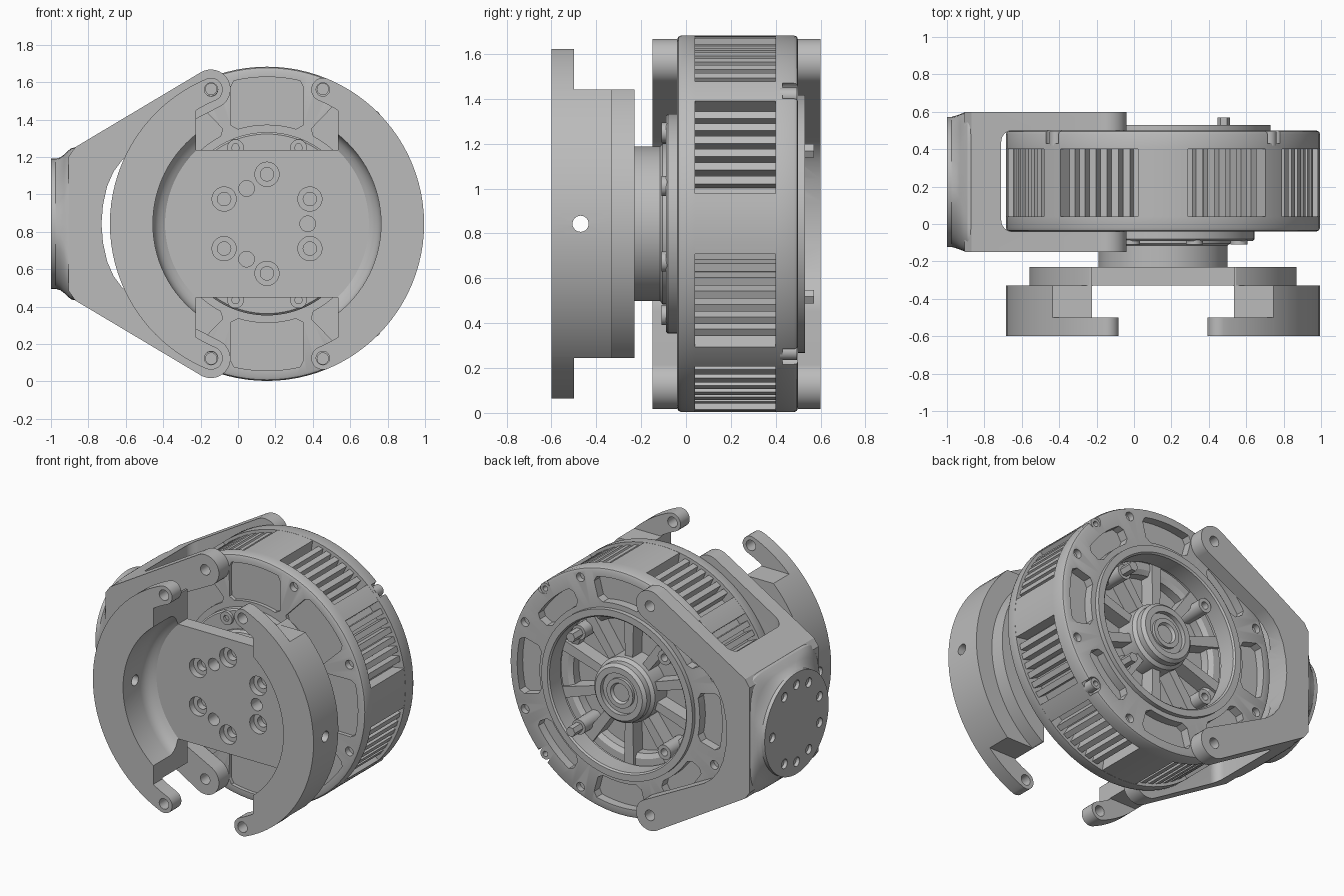
import bpy, bmesh
from math import sin, cos, radians, copysign
from mathutils import Vector

cube = bpy.data.objects.get("Cube")
if cube:
    bpy.data.objects.remove(cube)

CX, CZ = 0.155, 0.843          # motor axis
grey = bpy.data.materials.new("machined_grey")
grey.use_nodes = True
grey.diffuse_color = (0.5, 0.5, 0.5, 1)
grey.node_tree.nodes["Principled BSDF"].inputs["Base Color"].default_value = grey.diffuse_color


def add(name, bm):
    """Weld, fix normals and link a finished part."""
    bmesh.ops.remove_doubles(bm, verts=bm.verts, dist=1e-4)
    bmesh.ops.recalc_face_normals(bm, faces=bm.faces)
    me = bpy.data.meshes.new(name)
    bm.to_mesh(me)
    bm.free()
    me.materials.append(grey)
    ob = bpy.data.objects.new(name, me)
    bpy.context.collection.objects.link(ob)
    return ob


def polar(r, a):
    return (r * cos(radians(a)), r * sin(radians(a)))


def arc(r, a0, a1, n=12, c=(0, 0)):
    pts = [polar(r, a0 + (a1 - a0) * i / n) for i in range(n + 1)]
    return [(x + c[0], z + c[1]) for x, z in pts]


def circle(r, c=(0, 0), n=24):
    return arc(r, 0, 360, n, c)[:-1]


def pocket(r0, r1, mid, inner, outer):
    """Sector with clipped corners; half angles given at both radii."""
    d = .03
    return (arc(r1, mid - outer + 2, mid + outer - 2) + [polar(r1 - d, mid + outer), polar(r0 + d, mid + inner)]
            + arc(r0, mid + inner - 3, mid - inner + 3) + [polar(r0 + d, mid - inner), polar(r1 - d, mid - outer)])


def ring_of(r, dist, angles, n=20):
    return [circle(r, polar(dist, a), n) for a in angles]


def plate(name, outlines, d0, d1, axis='y'):
    """Extrude outlines (inner ones become holes) between two depths along an axis."""
    cu = bpy.data.curves.new(name, 'CURVE')
    cu.dimensions, cu.fill_mode = '2D', 'BOTH'
    cu.extrude = abs(d1 - d0) / 2
    for pts in outlines:
        sp = cu.splines.new('POLY')
        sp.points.add(len(pts) - 1)
        for p, (a, b) in zip(sp.points, pts):
            p.co = (a, b, 0, 1)
        sp.use_cyclic_u = True
    tmp = bpy.data.objects.new(name, cu)
    bpy.context.collection.objects.link(tmp)
    me = bpy.data.meshes.new_from_object(tmp.evaluated_get(bpy.context.evaluated_depsgraph_get()))
    bpy.data.objects.remove(tmp)
    bm = bmesh.new()
    bm.from_mesh(me)
    mid = (d0 + d1) / 2
    for v in bm.verts:
        a, b, c = v.co
        v.co = {'x': (c + mid, a, b + CZ), 'y': (a + CX, c + mid, b + CZ), 'z': (a + CX, b, c + mid)}[axis]
    return add(name, bm)


def skin(name, loops, closed):
    """Bridge equal-length loops of points."""
    bm = bmesh.new()
    rows = [[bm.verts.new(p) for p in lp] for lp in loops]
    n = len(rows[0])
    for i in range(len(rows) if closed else len(rows) - 1):
        a, b = rows[i], rows[(i + 1) % len(rows)]
        for j in range(n):
            k = (j + 1) % n
            if any((a[m].co - b[m].co).length > 1e-6 for m in (j, k)):
                bm.faces.new((a[j], a[k], b[k], b[j]))
    if not closed:
        bm.faces.new(rows[0])
        bm.faces.new(rows[-1])
    return add(name, bm)


def lathe(name, profile, n=96):
    """Turn a closed (radius, depth) profile about the motor axis."""
    loops = []
    for i in range(n):
        c, s = polar(1, 360 * i / n)
        loops.append([Vector((CX + r * c, y, CZ + r * s)) for r, y in profile])
    return skin(name, loops, True)


def cut(ob, *cutters):
    for c in cutters:
        c.hide_render = True
        m = ob.modifiers.new("cut", 'BOOLEAN')
        m.operation, m.solver, m.object = 'DIFFERENCE', 'EXACT', c
        me = bpy.data.meshes.new_from_object(ob.evaluated_get(bpy.context.evaluated_depsgraph_get()))
        ob.modifiers.clear()
        ob.data = me
        bpy.data.objects.remove(c)


def box(x0, x1, z0, z1):
    return [(x0, z0), (x1, z0), (x1, z1), (x0, z1)]


eighths = [22.5 + 45 * i for i in range(8)]
mids = [45 * i for i in range(8)]
diagonals = [45 + 90 * i for i in range(4)]

# Motor front cap with shallow pockets and screw holes
cap = lathe("motor_front_cap", [(0, -.04), (.82, -.04), (.834, -.034), (.84, -.02), (.84, .04), (0, .04)])
cut(cap, plate("cap_pockets", [pocket(.53, .785, a, 20, 15) for a in mids], -.06, -.015),
    plate("cap_holes", ring_of(.03, .78, eighths), -.06, 0))

# Finned middle: eight windows of cooling fins between solid ribs
outline = []
for q in range(4):
    for c, gap in ((25, 8.4), (65, 18.4)):
        start, pitch = 90 * q + c - 15.8, 31.6 / 7
        outline += [polar(.839, start), polar(.75, start)]
        for j in range(1, 7):
            a = start + j * pitch
            outline += [polar(.75, a - 1.5), polar(.82, a - 1.3), polar(.82, a + 1.3), polar(.75, a + 1.5)]
        outline += [polar(.75, start + 31.6)] + arc(.839, start + 31.6, start + 31.6 + gap, 6)[:-1]
plate("cooling_fins", [outline, circle(.56, n=64)], .04, .40)

# Back cover ring with pockets, screw holes and edge notches
cover = lathe("motor_back_cover", [(.52, .40), (.52, .52), (.53, .53), (.575, .53), (.575, .50),
                                   (.82, .50), (.834, .494), (.84, .48), (.84, .40)])
cut(cover, plate("cover_pockets", [pocket(.61, .78, a, 15, 15) for a in mids if a % 90 == 0]
                 + [pocket(.61, .73, a, 15, 15) for a in diagonals], .44, .56),
    plate("cover_holes", ring_of(.03, .78, eighths), .46, .56),
    plate("cover_notches", ring_of(.05, .825, diagonals), .43, .56))
plate("edge_screws", ring_of(.038, .805, diagonals) + ring_of(.018, .805, diagonals), .42, .495)

# Recessed back interior: floor, spokes, hub and bosses
lathe("back_floor", [(0, .04), (.57, .04), (.57, .30), (0, .30)])
plate("back_spokes", [[polar(.18, a - 9), polar(.53, a - 4), polar(.53, a + 4), polar(.18, a + 9)]
                      for a in range(18, 378, 36)], .29, .40)
lathe("back_ledge", [(.45, .29), (.45, .36), (.48, .38), (.53, .38), (.53, .29)])
lathe("back_hub", [(0, .29), (.22, .29), (.22, .43), (.20, .45), (.20, .49), (.18, .51), (.14, .51), (.14, .48),
                   (.10, .48), (.10, .50), (.07, .50), (.06, .48), (0, .48)], 48)
plate("back_bosses", ring_of(.05, .46, diagonals) + ring_of(.025, .46, diagonals), .29, .48)
plate("back_posts", ring_of(.034, .46, (45, 315), 6), .29, .57)

# Output flange, its screws and neck
lathe("output_flange", [(0, -.09), (.48, -.09), (.49, -.08), (.49, -.03), (0, -.03)])
plate("flange_screws", ring_of(.045, .44, eighths) + ring_of(.022, .44, eighths, 6), -.11, -.085)
lathe("output_neck", [(0, -.23), (.345, -.23), (.345, -.115), (.36, -.105), (.36, -.08), (0, -.08)])

# Output cup: turned blank, notched top and bottom, drilled
cup = lathe("output_cup", [(0, -.23), (.715, -.23), (.715, -.33), (.84, -.33), (.84, -.60), (.61, -.60)]
            + arc(.09, 0, 62, 4, (.52, -.42)) + [(.545, -.33), (0, -.33)])
hexes = [30 + 60 * i for i in range(6)]
cut(cup, plate("notches", [box(-.38, .38, s * .395, s * 1) for s in (1, -1)], -.7, -.1),
    plate("shoulders", [box(-1, 1, s * .598, s * 1) for s in (1, -1)], -.5, -.1),
    plate("counterbores", ring_of(.065, .265, hexes), -.4, -.285),
    plate("screw_holes", ring_of(.036, .265, hexes), -.4, -.24),
    plate("pin_holes", ring_of(.042, .218, (0, 120, 240)), -.4, -.24),
    plate("side_hole", [circle(.036, (-.47, 0))], -1.2, 1.2, 'x'))

# Four curved arms with rounded tips
tip_a = 112.6
tip = polar(.7775, tip_a)
arm = (arc(.84, 135, tip_a) + arc(.0625, tip_a, tip_a - 180, 12, tip)[1:-1] + arc(.715, tip_a, 135))
for sx, side in ((1, "right"), (-1, "left")):
    for sz, level in ((1, "upper"), (-1, "lower")):
        plate(f"{level}_{side}_arm", [[(sx * x, sz * z) for x, z in loop]
                                      for loop in (arm, circle(.036, tip))], -.60, -.50)

# Yoke: fork plates joined by a bridge, with an open window around the motor
fork = (-.30, .72)
half = ([(-.885, 0), (-.877, .1), (-.855, .2), (-.82, .28), (-.775, .34), (-.71, .39)]
        + arc(.105, -60, 120, 16, fork) + [(-1.025, .41), (-1.06, .36)])
window = arc(.06, 180, 270, 6, (-.805, .02)) + [(1, -.04), (1, .50)] + arc(.06, 90, 180, 6, (-.805, .44))
yoke = plate("yoke", [half + [(x, -z) for x, z in half[:0:-1]]], -.15, .60)
cut(yoke, plate("motor_window", [window], -.5, 2.5, 'z'),
    plate("fork_holes", [circle(.036, (fork[0], s * fork[1])) for s in (1, -1)], -.3, .8))


def squircle(x, ry, rz, power, n=64):
    pts = [polar(1, 360 * i / n) for i in range(n)]
    return [Vector((x, .225 + ry * copysign(abs(c) ** (2 / power), c),
                    CZ + rz * copysign(abs(s) ** (2 / power), s))) for c, s in pts]


# Waist blending the yoke into its round mounting flange
skin("yoke_waist", [squircle(-.86, .375, .41, 10), squircle(-.89, .373, .405, 7), squircle(-.91, .37, .39, 5),
                    squircle(-.93, .362, .37, 3.4), squircle(-.95, .355, .355, 2.5),
                    squircle(-.975, .348, .348, 2)], False)
flange_holes = [polar(.265, a) for a in (60, 90, 120, 160, 200, 240, 270, 300, 0)]
plate("mount_flange", [[(y + .225, z) for y, z in circle(.348, n=64)]]
      + [circle(.032, (y + .225, z), 16) for y, z in flange_holes], -1, -.97, 'x')

# Smooth the turned surfaces, keep machined edges crisp
for ob in bpy.context.view_layer.objects:
    if ob.type == 'MESH' and grey.name in ob.data.materials:
        bpy.ops.object.select_all(action='DESELECT')
        ob.select_set(True)
        bpy.context.view_layer.objects.active = ob
        bpy.ops.object.shade_smooth_by_angle(angle=radians(24))
